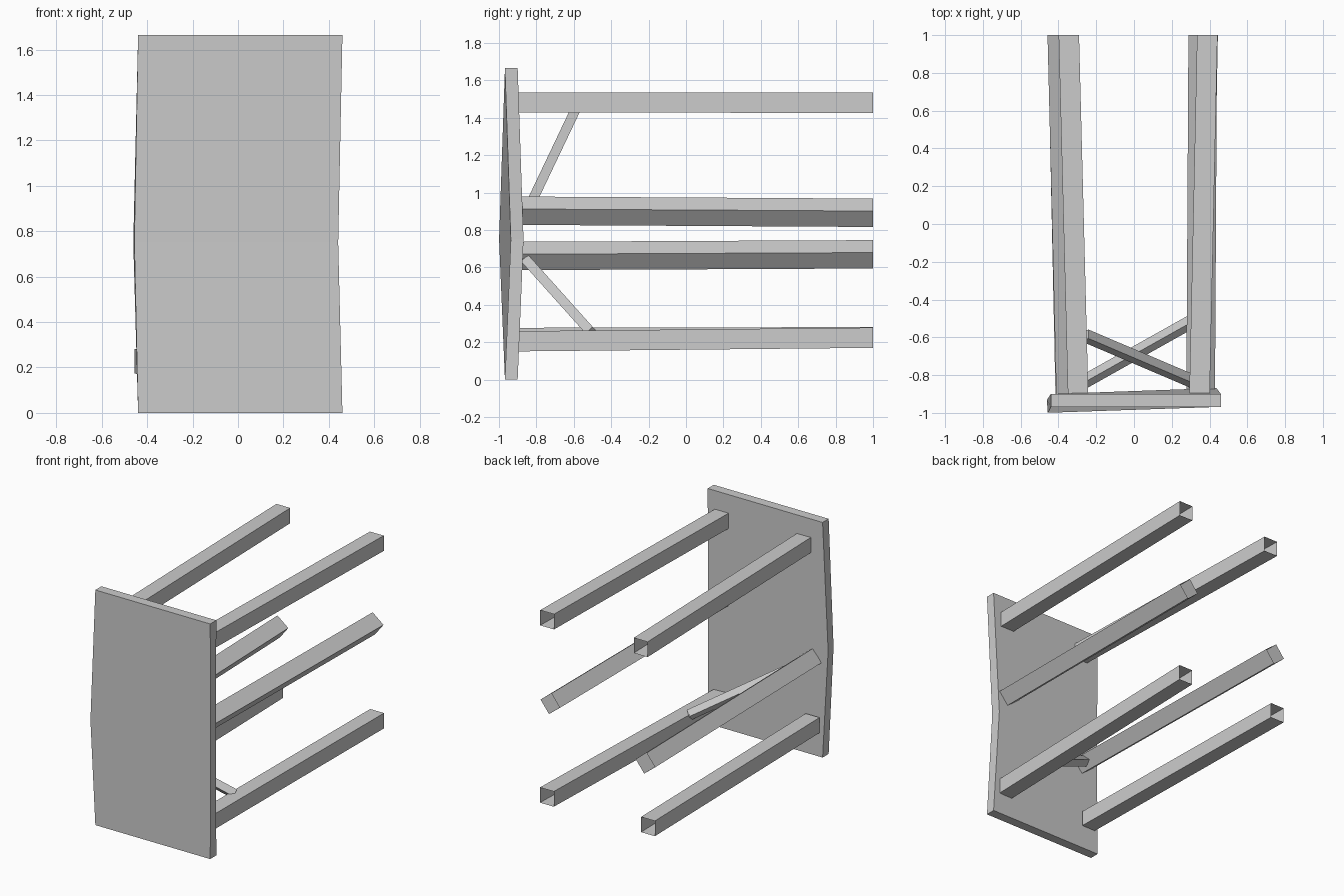
import bpy
from math import radians, cos, sin
from mathutils import Vector

if "Cube" in bpy.data.objects:
    bpy.data.objects.remove(bpy.data.objects["Cube"])


def make(name, verts, faces):
    me = bpy.data.meshes.new(name)
    me.from_pydata(verts, [], faces)
    me.update()
    ob = bpy.data.objects.new(name, me)
    bpy.context.collection.objects.link(ob)
    return ob


def loft(name, rings, caps=True):
    """Skin a list of four-point rings."""
    verts = [p for r in rings for p in r]
    faces = []
    for k in range(len(rings) - 1):
        for i in range(4):
            j = (i + 1) % 4
            faces.append((4 * k + i, 4 * k + j, 4 * k + 4 + j, 4 * k + 4 + i))
    if caps:
        n = 4 * (len(rings) - 1)
        faces += [(3, 2, 1, 0), (n, n + 1, n + 2, n + 3)]
    return make(name, verts, faces)


# Panel: thin slab whose middle section is twisted about z
def panel_ring(cx, z, angle, hx=0.45, hy=0.034, cy=-0.934):
    c, s = cos(angle), sin(angle)
    return [(cx + x * c - y * s, cy + x * s + y * c, z)
            for x, y in ((-hx, -hy), (hx, -hy), (hx, hy), (-hx, hy))]


loft("panel", [panel_ring(0.01, 0, 0),
               panel_ring(-0.01, 0.75, radians(4)),
               panel_ring(0.01, 1.665, 0)])


# Legs: square open-ended tubes, slightly splayed
def leg(name, x0, z0, x1, z1, roll=0, y0=-0.9, size=0.108):
    h, a = size / 2, radians(roll)

    def ring(x, y, z):
        return [(x + u * cos(a) - v * sin(a), y, z + u * sin(a) + v * cos(a))
                for u, v in ((-h, -h), (-h, h), (h, h), (h, -h))]
    return loft(name, [ring(x0, y0, z0), ring(x1, 1.0, z1)], caps=False)


leg("upper_leg_left", -0.296, 1.482, -0.345, 1.48)
leg("upper_leg_right", 0.347, 1.482, 0.388, 1.48)
leg("middle_leg_left", -0.335, 0.661, -0.382, 0.67, -38, -0.93)
leg("middle_leg_right", 0.353, 0.903, 0.364, 0.892, -38, -0.89)
leg("lower_leg_left", -0.362, 0.223, -0.402, 0.227)
leg("lower_leg_right", 0.355, 0.205, 0.39, 0.224)


# Diagonal braces between neighbouring legs
def brace(name, a, b, w=0.052):
    a, b = Vector(a), Vector(b)
    d = (b - a).normalized()
    v = d.cross(Vector((1, 0, 0))).normalized()
    u = d.cross(v)
    h = w / 2
    ring = lambda p: [p + u * i * h + v * j * h
                      for i, j in ((-1, -1), (1, -1), (1, 1), (-1, 1))]
    loft(name, [ring(a), ring(b)])


brace("upper_brace", (-0.26, -0.59, 1.445), (0.315, -0.835, 0.93))
brace("lower_brace", (-0.29, -0.85, 0.635), (0.325, -0.505, 0.25))
